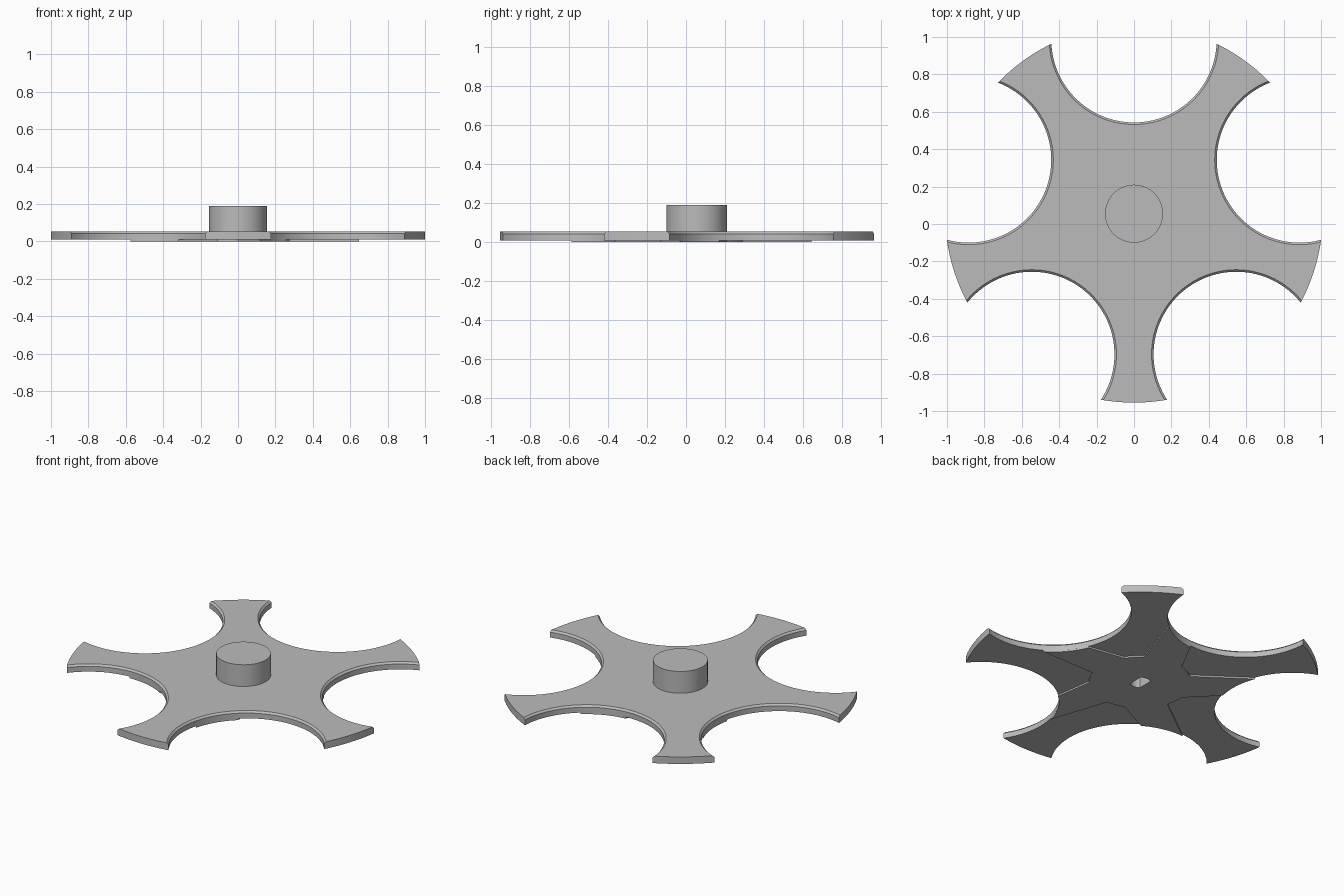
import bpy
import bmesh
from math import radians, sin, cos, pi, sqrt, atan2

cube = bpy.data.objects.get("Cube")
if cube:
    bpy.data.objects.remove(cube, do_unlink=True)

CENTRE_Y = 0.055      # hub axis
OUTER = 1.01          # radius of the arm tips
NOTCH_D = 0.93        # distance from the axis to each notch centre
NOTCH_R = 0.442       # notch radius at the wall
CHAMFER = 0.011
NOTCHES = [radians(18 + 72 * i) for i in range(5)]

grey = bpy.data.materials.new("grey plastic")
grey.use_nodes = True
grey.diffuse_color = (0.5, 0.5, 0.5, 1)
grey.node_tree.nodes["Principled BSDF"].inputs["Base Color"].default_value = (0.5, 0.5, 0.5, 1)


def arc(cx, cy, r, start, end, steps):
    """Points on an arc, both ends included."""
    return [(cx + r * cos(start + (end - start) * i / steps),
             cy + r * sin(start + (end - start) * i / steps)) for i in range(steps + 1)]


def turn(points, a):
    return [(x * cos(a) - y * sin(a), x * sin(a) + y * cos(a)) for x, y in points]


def loft(name, rings):
    """Solid through (outline, height) rings, capped at both ends."""
    bm = bmesh.new()
    loops = [[bm.verts.new((x, y + CENTRE_Y, z)) for x, y in pts] for pts, z in rings]
    for low, high in zip(loops, loops[1:]):
        for i in range(len(low)):
            j = (i + 1) % len(low)
            bm.faces.new((low[i], low[j], high[j], high[i]))
    bm.faces.new(loops[0][::-1])
    bm.faces.new(loops[-1])
    bmesh.ops.recalc_face_normals(bm, faces=bm.faces)
    mesh = bpy.data.meshes.new(name)
    bm.to_mesh(mesh)
    bm.free()
    mesh.materials.append(grey)
    obj = bpy.data.objects.new(name, mesh)
    bpy.context.collection.objects.link(obj)
    return obj


def plate_outline(r):
    """Disc with five round notches of radius r."""
    x = (OUTER ** 2 + NOTCH_D ** 2 - r ** 2) / (2 * NOTCH_D)
    y = sqrt(OUTER ** 2 - x ** 2)
    half = atan2(y, x)
    swing = atan2(y, x - NOTCH_D)
    pts = []
    for a in NOTCHES:
        pts += turn(arc(NOTCH_D, 0, r, 2 * pi - swing, swing, 64), a)
        pts += turn(arc(0, 0, OUTER, half, radians(72) - half, 12)[1:-1], a)
    return pts


def rib_outline():
    """Central disc with five offset spokes that end on the notch walls."""
    pts = []
    for a in NOTCHES:
        pts += turn(arc(NOTCH_D, 0, NOTCH_R, radians(219.5), radians(185), 20), a)
        pts += turn(arc(0, 0, 0.29, radians(14), radians(36), 10), a)
    return pts


# Five-armed plate, chamfered along the top of the notches
wall = plate_outline(NOTCH_R)
plate = loft("star_plate", [(wall, 0.01), (wall, 0.043),
                            (plate_outline(NOTCH_R + CHAMFER), 0.054)])

# Shallow raised spokes on the underside
ribs = loft("underside_spokes", [(rib_outline(), 0), (rib_outline(), 0.01)])

# Round hub on top
circle = arc(0, 0, 0.155, 0, 2 * pi, 96)[:-1]
hub = loft("hub", [(circle, 0.054), (circle, 0.19)])

# Shaft bore with two flats, blind inside the hub
flat = radians(52)
bore = arc(0, 0, 0.058, flat, pi - flat, 16) + arc(0, 0, 0.058, pi + flat, 2 * pi - flat, 16)
cutter = loft("bore_cutter", [(bore, -0.05), (bore, 0.16)])

for obj in (plate, ribs, hub):
    mod = obj.modifiers.new("bore", 'BOOLEAN')
    mod.operation = 'DIFFERENCE'
    mod.solver = 'EXACT'
    mod.object = cutter
    bpy.ops.object.select_all(action='DESELECT')
    obj.select_set(True)
    bpy.context.view_layer.objects.active = obj
    bpy.ops.object.modifier_apply(modifier=mod.name)
    bpy.ops.object.shade_smooth_by_angle(angle=radians(30))

bpy.data.objects.remove(cutter, do_unlink=True)
